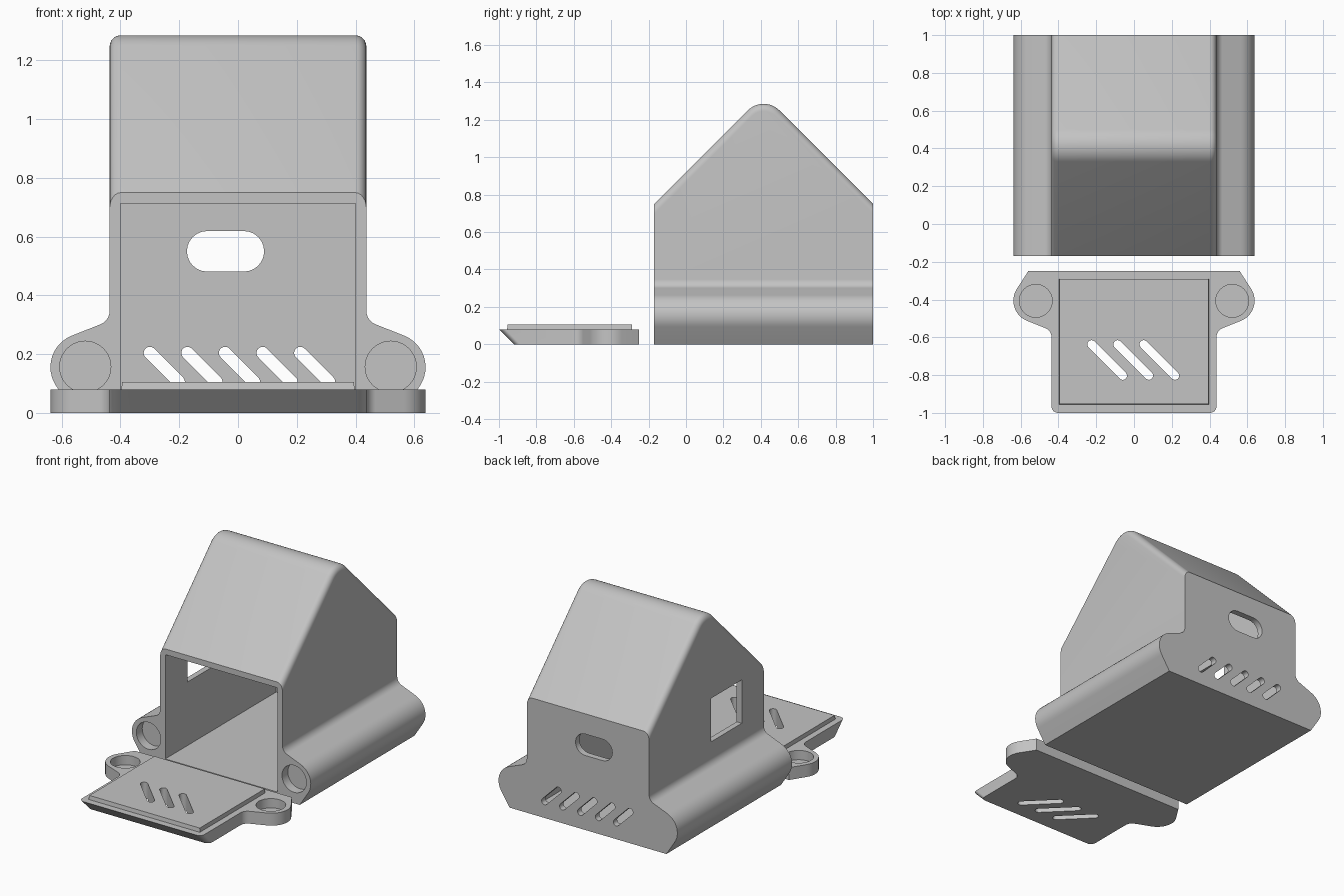
import bpy, bmesh, math
from mathutils import Vector

if "Cube" in bpy.data.objects:
    bpy.data.objects.remove(bpy.data.objects["Cube"])

grey = bpy.data.materials.new("plain_grey")
grey.use_nodes = True
grey.diffuse_color = (0.55, 0.55, 0.55, 1)
grey.node_tree.nodes["Principled BSDF"].inputs["Base Color"].default_value = (0.55, 0.55, 0.55, 1)

HALF, WALL = 0.437, 0.04
FRONT, BACK, EAVE = -0.17, 1.0, 0.75
HOLE = (0.52, 0.157)
AXES = {"x": lambda u, v, d: (d, u, v),
        "y": lambda u, v, d: (u, d, v),
        "z": lambda u, v, d: (u, v, d)}


def rounded(corners, steps=12):
    """Outline from (u, v, radius) corners, each replaced by an arc."""
    out = []
    for i, (u, v, r) in enumerate(corners):
        p = Vector((u, v))
        if r == 0:
            out.append(p)
            continue
        a = (Vector(corners[i - 1][:2]) - p).normalized()
        b = (Vector(corners[(i + 1) % len(corners)][:2]) - p).normalized()
        half = a.angle(b) / 2
        centre = p + (a + b).normalized() * r / math.sin(half)
        start = p + a * r / math.tan(half) - centre
        end = p + b * r / math.tan(half) - centre
        sweep = start.angle_signed(end)
        for k in range(steps + 1):
            t = -sweep * k / steps
            c, s = math.cos(t), math.sin(t)
            out.append(centre + Vector((start.x * c - start.y * s, start.x * s + start.y * c)))
    return out


def slot(a, b, r, n=12):
    """Rounded slot between two end centres; equal ends give a circle."""
    a, b = Vector(a), Vector(b)
    base = math.atan2(b.y - a.y, b.x - a.x) - math.pi / 2
    out = []
    for p, turn in ((b, 0), (a, math.pi)):
        for k in range(n + (a != b)):
            t = base + turn + math.pi * k / n
            out.append(p + r * Vector((math.cos(t), math.sin(t))))
    return out


def prism(name, outline, axis, d0, d1):
    bm = bmesh.new()
    ends = [[bm.verts.new(AXES[axis](u, v, d)) for u, v in outline] for d in (d0, d1)]
    for ring in ends:
        bm.faces.new(ring)
    for i in range(len(outline)):
        bm.faces.new((ends[0][i - 1], ends[0][i], ends[1][i], ends[1][i - 1]))
    bmesh.ops.recalc_face_normals(bm, faces=bm.faces)
    mesh = bpy.data.meshes.new(name)
    bm.to_mesh(mesh)
    bm.free()
    mesh.materials.append(grey)
    ob = bpy.data.objects.new(name, mesh)
    bpy.context.collection.objects.link(ob)
    return ob


def combine(ob, other, operation):
    mod = ob.modifiers.new("combine", "BOOLEAN")
    mod.operation, mod.solver, mod.object = operation, "EXACT", other
    bpy.ops.object.select_all(action="DESELECT")
    bpy.context.view_layer.objects.active = ob
    ob.select_set(True)
    bpy.ops.object.modifier_apply(modifier=mod.name)
    bpy.data.objects.remove(other)


def cut(ob, outline, axis, d0, d1):
    combine(ob, prism("cutter", outline, axis, d0, d1), "DIFFERENCE")


def smooth(ob):
    bpy.ops.object.select_all(action="DESELECT")
    bpy.context.view_layer.objects.active = ob
    ob.select_set(True)
    bpy.ops.object.shade_smooth_by_angle(angle=math.radians(30))


def box(u0, v0, u1, v1):
    return [(u0, v0), (u1, v0), (u1, v1), (u0, v1)]


def eared_outline(top, r):
    """Symmetric outline with a rounded ear low on each side."""
    side = [(0.56, 0, 0), (0.696, 0.211, 0.115), (HALF, 0.314, 0.05), (HALF, top, r)]
    return rounded(side + [(-u, v, q) for u, v, q in reversed(side)])


# House shell: eared section along y, trimmed by the gabled roof
house = prism("house_shell", eared_outline(1.6, 0), "y", FRONT, BACK)
gable = [(-0.5, -0.1, 0), (1.3, -0.1, 0), (1.3, 0.45, 0), (0.415, 1.335, 0.12), (-0.5, 0.42, 0)]
combine(house, prism("roof_trim", rounded(gable), "x", -0.9, 0.9), "INTERSECT")

# Soft edges between roof and side walls
bm = bmesh.new()
bm.from_mesh(house.data)
bmesh.ops.remove_doubles(bm, verts=bm.verts, dist=0.0001)
rim = [e for e in bm.edges
       if all(v.co.z > EAVE - 0.005 for v in e.verts)
       and abs(e.verts[0].co.x - e.verts[1].co.x) < 0.001]
bmesh.ops.bevel(bm, geom=rim, offset=0.038, segments=6, profile=0.5, affect="EDGES")
bm.to_mesh(house.data)
bm.free()

# Hollow interior with open front
cavity = [(-0.3, WALL, 0), (0.96, WALL, 0), (0.96, 0.733, 0),
          (0.415, 1.278, 0.08), (-0.15, 0.713, 0), (-0.3, 0.713, 0)]
cut(house, rounded(cavity), "x", -0.4, 0.4)

# Back window, back vents, side window
cut(house, slot((-0.105, 0.55), (0.02, 0.55), 0.069), "y", 0.9, 1.1)
for i in range(5):
    x = -0.3 + 0.128 * i
    cut(house, slot((x, 0.204), (x + 0.098, 0.106), 0.021), "y", 0.9, 1.1)
cut(house, box(0.055, 0.45, 0.37, 0.73), "x", -0.6, -0.3)

# Lid: same outline laid flat, its far edge sloped to meet the roof
flat = [(u, -0.25 - v) for u, v in eared_outline(EAVE, 0.035)]
lid = prism("lid", flat, "z", 0, 0.08)
for v in lid.data.vertices:
    if v.co.z < 0.01 and v.co.y < -0.9:
        v.co.y += 0.08

# Raised panel that plugs the opening
panel = prism("lid_panel", box(-0.4, -0.96, 0.4, -0.29), "z", 0.06, 0.105)
for v in panel.data.vertices:
    if v.co.z > 0.1:
        v.co.x *= 0.985
        v.co.y += 0.007 if v.co.y < -0.5 else 0
combine(lid, panel, "UNION")
for i in range(3):
    x = -0.225 + 0.138 * i
    cut(lid, slot((x, -0.637), (x + 0.166, -0.803), 0.022), "z", -0.1, 0.2)

# Round sockets in the ears of both parts
for side in (-1, 1):
    c = (side * HOLE[0], HOLE[1])
    cut(house, slot(c, c, 0.087, 24), "y", FRONT - 0.1, FRONT + 0.06)
    c = (c[0], -0.25 - HOLE[1])
    cut(lid, slot(c, c, 0.087, 24), "z", 0.02, 0.2)

for part in (house, lid):
    smooth(part)
